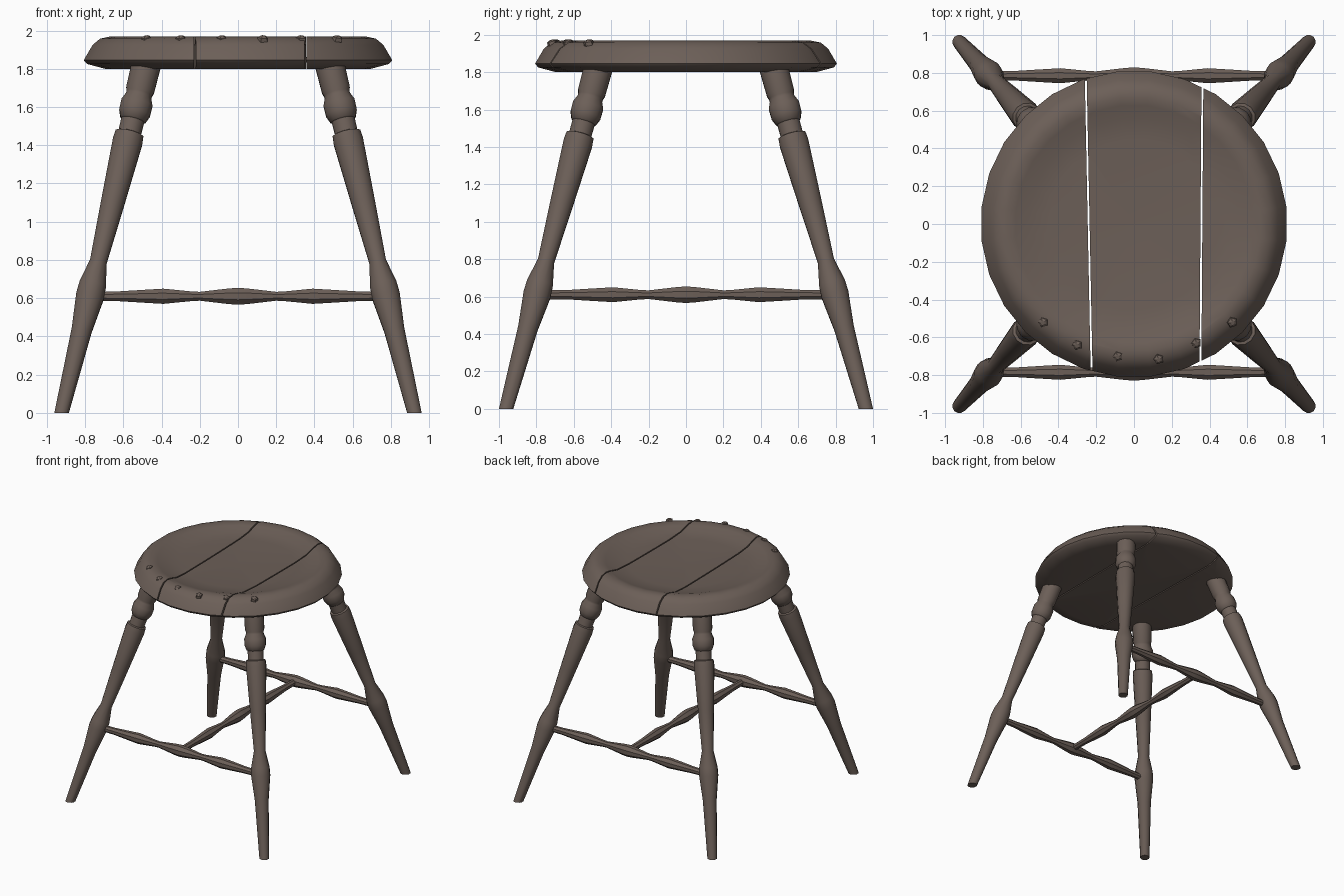
import bpy
import bmesh
from math import pi, sin, cos, radians
from mathutils import Vector

cube = bpy.data.objects.get("Cube")
if cube:
    bpy.data.objects.remove(cube, do_unlink=True)

wood = bpy.data.materials.new("weathered_brown_wood")
wood.use_nodes = True
colour = (0.15, 0.115, 0.097, 1)
wood.diffuse_color = colour
wood.node_tree.nodes["Principled BSDF"].inputs["Base Color"].default_value = colour


def turned(profile, sides, origin=(0, 0, 0), axis=(0, 0, 1)):
    """Revolve (distance, radius) pairs around an axis, with capped ends."""
    bm = bmesh.new()
    origin, axis = Vector(origin), Vector(axis)
    turn = Vector((0, 0, 1)).rotation_difference(axis)
    rings = []
    for d, r in profile:
        ring = []
        for i in range(sides):
            a = 2 * pi * (i + 0.5) / sides
            flat = turn @ Vector((r * cos(a), r * sin(a), 0))
            ring.append(bm.verts.new(origin + axis * d + flat))
        rings.append(ring)
    for low, high in zip(rings, rings[1:]):
        for i in range(sides):
            j = (i + 1) % sides
            bm.faces.new((low[i], low[j], high[j], high[i]))
    bm.faces.new(rings[0][::-1])
    bm.faces.new(rings[-1])
    return bm


def cut(bm, point, normal):
    """Remove everything on the normal's side of a plane and close the cut."""
    geom = bm.verts[:] + bm.edges[:] + bm.faces[:]
    res = bmesh.ops.bisect_plane(bm, geom=geom, dist=1e-5, plane_co=point,
                                 plane_no=normal, clear_outer=True)
    edges = [e for e in res["geom_cut"] if isinstance(e, bmesh.types.BMEdge)]
    bmesh.ops.contextual_create(bm, geom=edges)


def finish(bm, name, angle=40):
    bmesh.ops.recalc_face_normals(bm, faces=bm.faces[:])
    mesh = bpy.data.meshes.new(name)
    bm.to_mesh(mesh)
    bm.free()
    mesh.materials.append(wood)
    mesh.shade_smooth()
    mesh.set_sharp_from_angle(angle=radians(angle))
    obj = bpy.data.objects.new(name, mesh)
    bpy.context.scene.collection.objects.link(obj)
    return obj


# Dished round seat, split into three planks by two narrow gaps
seat_profile = [(1.80, 0.02), (1.80, 0.70), (1.825, 0.795), (1.845, 0.812),
                (1.925, 0.765), (1.958, 0.725), (1.968, 0.675), (1.958, 0.63),
                (1.935, 0.56), (1.925, 0.45), (1.92, 0.02)]
left_gap = Vector((0.357, 0, 0)), Vector((1, -0.007, 0))
right_gap = Vector((-0.24, 0, 0)), Vector((1, 0.02, 0))
half_gap = Vector((0.005, 0, 0))
planks = {"seat_plank_right": (None, right_gap),
          "seat_plank_middle": (right_gap, left_gap),
          "seat_plank_left": (left_gap, None)}
for name, (low, high) in planks.items():
    bm = turned(seat_profile, 28)
    if low:
        cut(bm, low[0] + half_gap, -low[1])
    if high:
        cut(bm, high[0] - half_gap, high[1])
    finish(bm, name)

# Splayed turned legs, trimmed level with the floor
leg_profile = [(-0.06, 0.036), (0, 0.038), (0.43, 0.055), (0.61, 0.076),
               (0.67, 0.073), (0.79, 0.046), (1.1, 0.064), (1.42, 0.081),
               (1.46, 0.077), (1.465, 0.062), (1.53, 0.063), (1.535, 0.07),
               (1.57, 0.085), (1.62, 0.086), (1.655, 0.07), (1.67, 0.07),
               (1.69, 0.077), (1.87, 0.08)]
for side, sx in (("left", 1), ("right", -1)):
    for end, sy in (("front", -1), ("back", 1)):
        foot = Vector((sx * 0.923, sy * 0.962, 0))
        top = Vector((sx * 0.485, sy * 0.475, 1.8))
        bm = turned(leg_profile, 12, foot, (top - foot) / 1.8)
        cut(bm, Vector(), Vector((0, 0, -1)))
        finish(bm, f"{end}_{side}_leg")

# Beaded stretchers forming an H
half = [(0, 0.048), (0.05, 0.044), (0.2, 0.025), (0.25, 0.028),
        (0.39, 0.043), (0.5, 0.036), (0.62, 0.028), (0.77, 0.026)]
bar_profile = [(-d, r) for d, r in half[:0:-1]] + half
for name, y, axis in (("front_stretcher", -0.785, (1, 0, 0)),
                      ("back_stretcher", 0.785, (1, 0, 0)),
                      ("centre_stretcher", 0, (0, 1, 0))):
    finish(turned(bar_profile, 8, (0, y, 0.61), axis), name)

# Faceted nails around the front rim
nail_profile = [(-0.16, 0.006), (-0.012, 0.01), (-0.01, 0.03),
                (0.01, 0.027), (0.018, 0.012)]
nails = [(-0.48, -0.52), (-0.30, -0.64), (-0.085, -0.70),
         (0.13, -0.715), (0.33, -0.63), (0.52, -0.52)]
for i, (x, y) in enumerate(nails):
    tilt = Vector((x * 0.4, y * 0.4, 1)).normalized()
    finish(turned(nail_profile, 5, (x, y, 1.955), tilt), f"nail_{i + 1}", 20)
